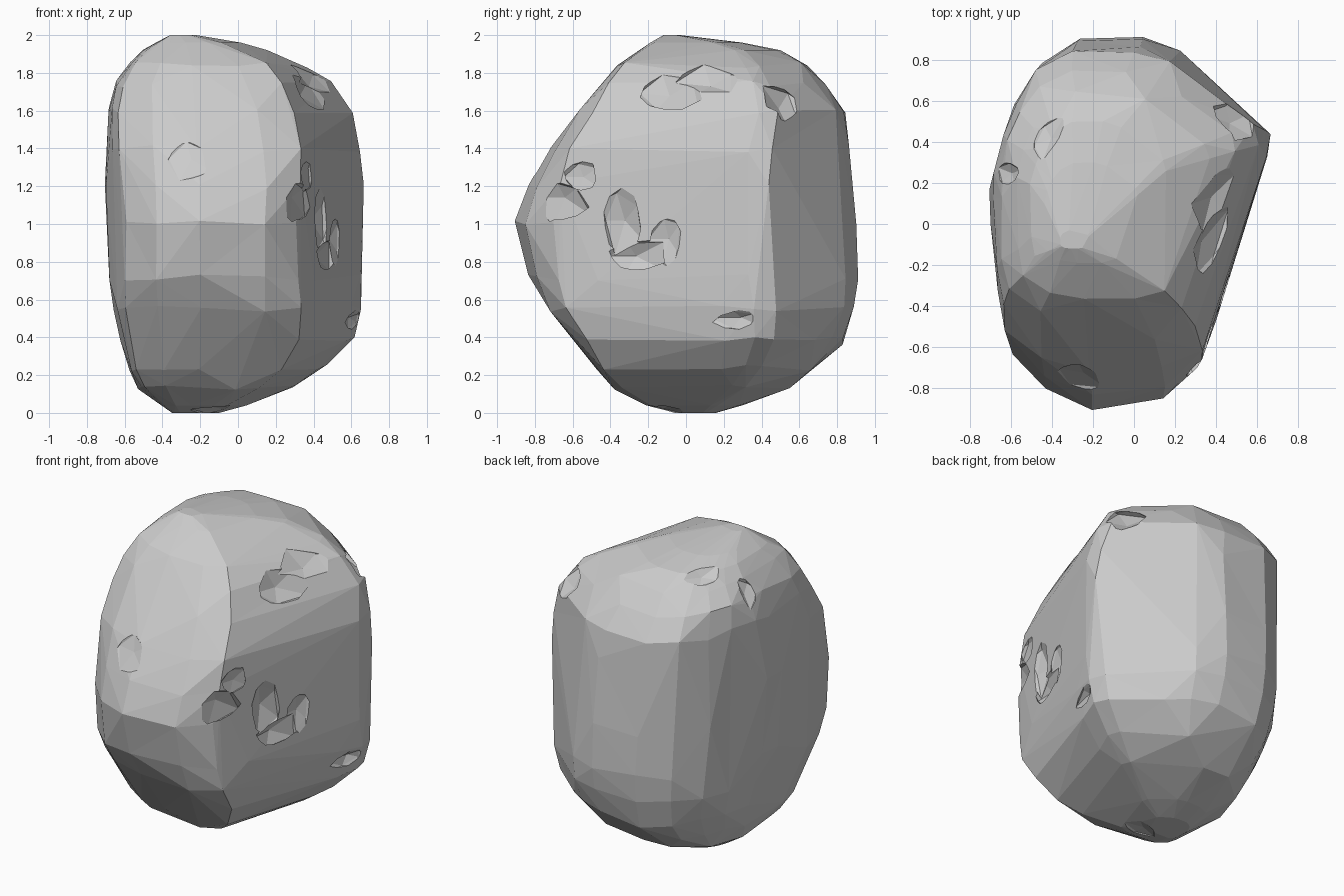
import bpy, bmesh, random
from mathutils import Vector, Matrix
from mathutils.bvhtree import BVHTree

if "Cube" in bpy.data.objects:
    bpy.data.objects.remove(bpy.data.objects["Cube"])

random.seed(11)

# Plan outline of the boulder at its widest
outline = [(-.27, .92), (.05, .92), (.24, .85), (.38, .72), (.67, .45), (.71, .32),
           (.65, .12), (.40, -.50), (.33, -.73), (.15, -.85), (-.2, -.92), (-.43, -.81),
           (-.6, -.65), (-.65, -.45), (-.7, -.02), (-.71, .16), (-.65, .4), (-.58, .6), (-.46, .79)]
# Height, then left, right, front and back limits
levels = [(0, -.35, -.1, -.06, .16), (.04, -.41, .05, -.21, .3), (.14, -.53, .31, -.38, .55),
          (.24, -.58, .47, -.48, .70), (.38, -.63, .62, -.6, .83), (.55, -.67, .66, -.74, .895),
          (.72, -.69, .68, -.84, .915), (1.0, -.715, .7, -.92, .9), (1.2, -.715, .71, -.84, .88),
          (1.4, -.715, .68, -.73, .865), (1.6, -.705, .61, -.57, .845), (1.74, -.66, .5, -.46, .75),
          (1.84, -.58, .37, -.37, .65), (1.92, -.51, .16, -.24, .5), (1.96, -.44, .02, -.19, .3),
          (2, -.36, -.22, -.12, -.03)]


def clamp(t):
    return max(-1, min(1, t))


def inside_outline(x, y):
    """Pull a point back inside the convex plan outline."""
    s = 1
    for (ax, ay), (bx, by) in zip(outline, outline[1:] + outline[:1]):
        nx, ny = ay - by, bx - ax
        limit, d = nx * ax + ny * ay, nx * x + ny * y
        if limit < 0:
            nx, ny, limit, d = -nx, -ny, -limit, -d
        if d > limit:
            s = min(s, limit / d)
    return x * s, y * s


# Boulder body: hull around irregular levels, fuller at the front corners
bm = bmesh.new()
for z, x0, x1, y0, y1 in levels:
    cx, cy = (x0 + x1) / 2, (y0 + y1) / 2
    for px, py in outline:
        u, v = px / .71, py / .92
        full = (.45 if u > 0 else .15) if v < 0 else .03
        k = 1 + full * min(1, abs(z - 1) * 1.4) * abs(u * v)
        j = 1.002 - random.random() * .022
        x, y = inside_outline(cx + clamp(u * k) * (x1 - x0) / 2, cy + clamp(v * k) * (y1 - y0) / 2)
        bm.verts.new((cx + (x - cx) * j, cy + (y - cy) * j,
                      z + random.uniform(-.02, .02) * (.1 < z < 1.9)))
hull = bmesh.ops.convex_hull(bm, input=bm.verts[:])
junk = {v for v in hull["geom_interior"] + hull["geom_unused"] if isinstance(v, bmesh.types.BMVert)}
bmesh.ops.delete(bm, geom=list(junk), context='VERTS')
bmesh.ops.dissolve_limit(bm, angle_limit=.06, verts=bm.verts[:], edges=bm.edges[:])
bmesh.ops.triangulate(bm, faces=bm.faces[:])
bmesh.ops.recalc_face_normals(bm, faces=bm.faces[:])
tree = BVHTree.FromBMesh(bm)
mesh = bpy.data.meshes.new("boulder")
bm.to_mesh(mesh)
bm.free()
boulder = bpy.data.objects.new("boulder", mesh)
bpy.context.collection.objects.link(boulder)


def chip(start, direction, width, height, depth):
    """Cut a shallow, jagged chip where a ray meets the boulder."""
    loc, normal, _, _ = tree.ray_cast(Vector(start), Vector(direction))
    if loc is None:
        return
    rot = normal.to_track_quat('Z', 'Y').to_matrix().to_4x4()
    b = bmesh.new()
    bmesh.ops.create_icosphere(b, subdivisions=1, radius=1)
    for v in b.verts:
        v.co *= random.uniform(.55, 1.25)
    b.transform(Matrix.Translation(loc) @ rot @ Matrix.Diagonal((width, height, depth, 1)))
    m = bpy.data.meshes.new("chip_cutter")
    b.to_mesh(m)
    b.free()
    cutter = bpy.data.objects.new("chip_cutter", m)
    bpy.context.collection.objects.link(cutter)
    cutter.hide_render = True
    mod = boulder.modifiers.new("chip", 'BOOLEAN')
    mod.operation, mod.solver, mod.object = 'DIFFERENCE', 'EXACT', cutter
    bpy.context.view_layer.objects.active = boulder
    bpy.ops.object.modifier_apply(modifier=mod.name)
    bpy.data.objects.remove(cutter)


# Chips on the right flank
for y, z, w, h, d in [(-.66, 1.14, .18, .15, .07), (-.55, 1.25, .12, .1, .04), (-.34, 1.02, .15, .2, .05),
                      (-.28, .83, .19, .12, .05), (-.1, .92, .12, .2, .03), (.52, 1.64, .15, .14, .06),
                      (-.1, 1.7, .22, .16, .04), (.12, 1.76, .2, .14, .04), (.28, .5, .16, .07, .03)]:
    chip((3, y, z), (-1, 0, 0), w, h, d)
# Chips on the upper slopes
for x, y, w, h, d in [(-.42, .43, .15, .1, .03), (-.62, .25, .06, .1, .03), (-.25, -.74, .16, .14, .02)]:
    chip((x, y, 4), (0, 0, -1), w, h, d)
# Chip underneath
chip((-.15, -.1, -2), (0, 0, 1), .16, .12, .03)
